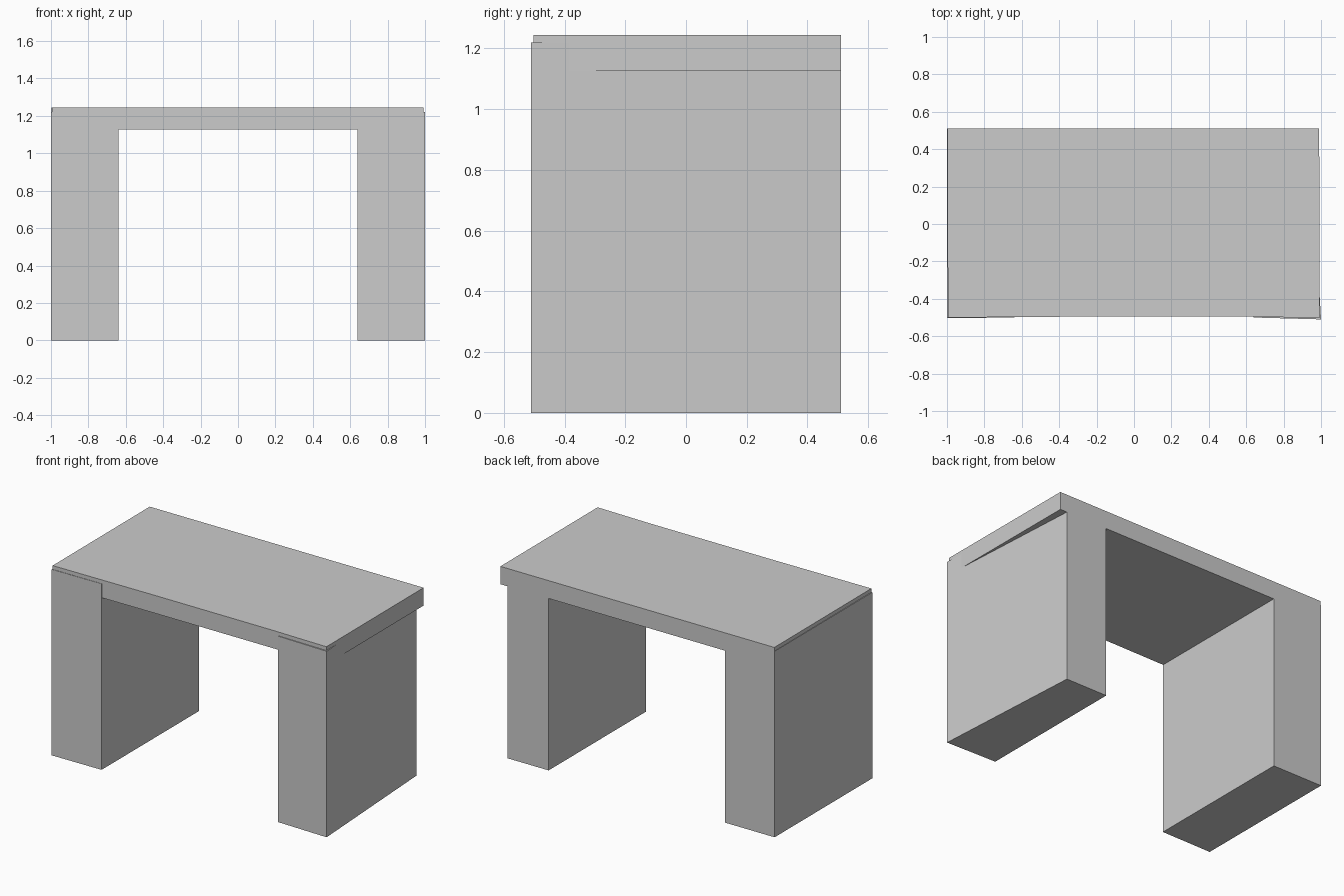
import bpy
import bmesh

cube = bpy.data.objects.get("Cube")
if cube:
    bpy.data.objects.remove(cube, do_unlink=True)

grey = bpy.data.materials.new("plain_grey")
grey.use_nodes = True
colour = (0.6, 0.6, 0.6, 1)
grey.diffuse_color = colour
grey.node_tree.nodes["Principled BSDF"].inputs["Base Color"].default_value = colour


def prism(name, outline, bottom, top):
    """Extrude a plan outline straight up between two heights."""
    bm = bmesh.new()
    face = bm.faces.new([bm.verts.new((x, y, bottom)) for x, y in outline])
    extruded = bmesh.ops.extrude_face_region(bm, geom=[face])["geom"]
    corners = [v for v in extruded if isinstance(v, bmesh.types.BMVert)]
    bmesh.ops.translate(bm, verts=corners, vec=(0, 0, top - bottom))
    bmesh.ops.recalc_face_normals(bm, faces=bm.faces)
    mesh = bpy.data.meshes.new(name)
    bm.to_mesh(mesh)
    bm.free()
    mesh.materials.append(grey)
    obj = bpy.data.objects.new(name, mesh)
    bpy.context.collection.objects.link(obj)
    return obj


back = 0.51

# Table top, with a very slightly uneven front edge
prism("table_top",
      [(-0.995, -0.5), (-0.27, -0.495), (0.6, -0.495), (0.993, -0.502),
       (0.99, back), (-0.998, back)], 1.128, 1.245)

# Slab legs: the left one narrows toward the back, under the overhang
prism("right_leg",
      [(-1, -0.503), (-0.64, -0.5), (-0.64, back), (-1, back)], 0, 1.22)
prism("left_leg",
      [(0.64, -0.5), (1, -0.51), (0.94, back), (0.64, back)], 0, 1.22)
